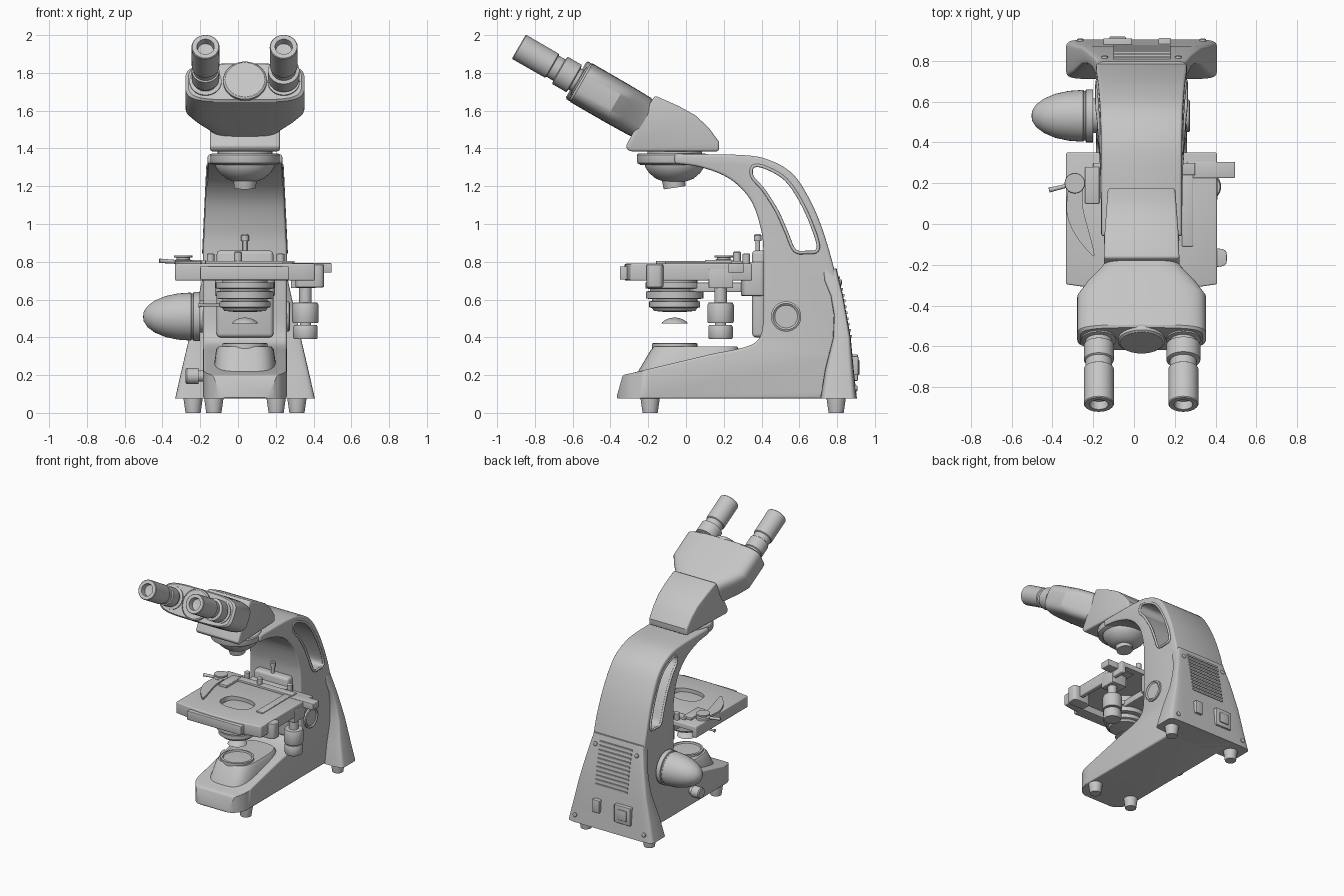
import bpy, bmesh, math
from mathutils import Vector

cube = bpy.data.objects.get("Cube")
if cube:
    bpy.data.objects.remove(cube, do_unlink=True)

grey = bpy.data.materials.new("plain grey")
grey.use_nodes = True
COLOUR = (0.56, 0.56, 0.56, 1)
grey.diffuse_color = COLOUR
grey.node_tree.nodes["Principled BSDF"].inputs["Base Color"].default_value = COLOUR
CX, AY = 0.037, -0.06          # mirror plane of the body, depth of the optical axis
parts = []


def apply_modifier(ob, mod):
    bpy.context.view_layer.objects.active = ob
    bpy.ops.object.modifier_apply(modifier=mod.name)


def loft(name, rings, bevel=0):
    """Skin matching rings of points and cap both ends."""
    bm = bmesh.new()
    rows = [[bm.verts.new(p) for p in ring] for ring in rings]
    n = len(rows[0])
    for a, b in zip(rows, rows[1:]):
        for i in range(n):
            j = (i + 1) % n
            bm.faces.new((a[i], a[j], b[j], b[i]))
    bm.faces.new(rows[0])
    bm.faces.new(rows[-1])
    bmesh.ops.recalc_face_normals(bm, faces=bm.faces[:])
    me = bpy.data.meshes.new(name)
    bm.to_mesh(me)
    bm.free()
    me.materials.append(grey)
    ob = bpy.data.objects.new(name, me)
    bpy.context.collection.objects.link(ob)
    if bevel:
        mod = ob.modifiers.new("bevel", "BEVEL")
        mod.width, mod.segments = bevel, 3
        mod.limit_method, mod.angle_limit = "ANGLE", math.radians(40)
        apply_modifier(ob, mod)
    parts.append(ob)
    return ob


def side_prism(name, profile, x0, x1, bevel=0):
    return loft(name, [[(x, y, z) for y, z in profile] for x in (x0, x1)], bevel)


def plan_prism(name, outline, z0, z1, bevel=0):
    return loft(name, [[(x, y, z) for x, y in outline] for z in (z0, z1)], bevel)


def box(name, x0, x1, y0, y1, z0, z1, bevel=0.005):
    return plan_prism(name, [(x0, y0), (x1, y0), (x1, y1), (x0, y1)], z0, z1, bevel)


def lathe(name, profile, origin, axis=(0, 0, 1), count=40):
    """Turn (radius, height) pairs about an axis."""
    q = Vector(axis).to_track_quat("Z", "Y")
    ang = [2 * math.pi * i / count for i in range(count)]
    return loft(name, [[Vector(origin) + q @ Vector((r * math.cos(a), r * math.sin(a), h))
                        for a in ang] for r, h in profile])


def oval(cx, cy, a, b, power=2, count=48):
    """Superellipse outline; higher powers are squarer."""
    pts = []
    for i in range(count):
        t = 2 * math.pi * i / count
        c, s = math.cos(t), math.sin(t)
        pts.append((cx + a * math.copysign(abs(c) ** (2 / power), c),
                    cy + b * math.copysign(abs(s) ** (2 / power), s)))
    return pts


def curve(points, steps=5, closed=False):
    """Smooth path through the points."""
    p = [Vector(v) for v in points]
    p = [p[-1]] + p + p[:2] if closed else [p[0]] + p + [p[-1]]
    out = []
    for a, b, c, d in zip(p, p[1:], p[2:], p[3:]):
        for k in range(steps):
            t = k / steps
            out.append(0.5 * (2 * b + (c - a) * t + (2 * a - 5 * b + 4 * c - d) * t * t
                              + (3 * b - a - 3 * c + d) * t ** 3))
    return out if closed else out + [p[-2]]


def boolean(ob, cutter, operation="DIFFERENCE"):
    mod = ob.modifiers.new("cut", "BOOLEAN")
    mod.object, mod.operation, mod.solver = cutter, operation, "EXACT"
    apply_modifier(ob, mod)
    parts.remove(cutter)
    bpy.data.objects.remove(cutter, do_unlink=True)


# Stand: base, column and arm in one profile
inner = curve([(0.15, .315), (.3, .345), (.375, .38), (.405, .45), (.41, .6), (.41, .85), (.395, .98),
               (.34, 1.13), (.23, 1.24), (.08, 1.3), (AY, 1.32)])
outer = curve([(AY, 1.37), (.3, 1.365), (.45, 1.335), (.57, 1.26), (.66, 1.12), (.73, .95),
               (.8, .7), (.865, .38), (.895, .075)])
stand = side_prism("stand", [(-.37, .075), (-.335, .2), (-.27, .215)] + [tuple(v) for v in inner + outer],
                   CX - .222, CX + .222, .014)
for v in stand.data.vertices:
    v.co.x = CX + (v.co.x - CX) * (1 - .22 * max(0, v.co.z - .85))
nose = [p for p in oval(CX, -.15, .222, .225, 3) if p[1] < -.16]
boolean(stand, plan_prism("plan_cutter", nose + [(CX + .226, -.14), (CX + .226, 1), (CX - .226, 1), (CX - .226, -.14)],
                          0, 1.5), "INTERSECT")

# Carrying handle opening with raised rims
opening = curve([(.35, 1.25), (.355, 1.305), (.42, 1.3), (.53, 1.235), (.62, 1.1), (.69, .93),
                 (.695, .86), (.64, .85), (.575, .86), (.53, .96), (.48, 1.07), (.41, 1.18)], 5, True)
boolean(stand, side_prism("handle_cutter", opening, -.5, .5))
for side in (-1, 1):
    rim = bpy.data.curves.new("handle_rim", "CURVE")
    rim.dimensions, rim.bevel_depth, rim.bevel_resolution = "3D", .009, 2
    sp = rim.splines.new("POLY")
    sp.points.add(len(opening) - 1)
    sp.use_cyclic_u = True
    for pt, (y, z) in zip(sp.points, opening):
        pt.co = (CX + side * .218 * (1 - .22 * max(0, z - .85)), y, z, 1)
    rim.materials.append(grey)
    bpy.context.collection.objects.link(bpy.data.objects.new("handle_rim", rim))

# Flared rear housing: height, half width, front, back
HOUSING = [(.075, .37, .71, .905), (.23, .335, .735, .888), (.4, .295, .778, .872), (.52, .268, .782, .85),
           (.62, .245, .765, .832), (.7, .228, .73, .813), (.765, .213, .72, .797)]
loft("rear_housing", [[(x, y, z) for x, y in oval(CX, (f + b) / 2, w, (b - f) / 2, 9)]
                      for z, w, f, b in HOUSING])


def back_y(z):
    for lo, hi in zip(HOUSING, HOUSING[1:]):
        if z <= hi[0]:
            return lo[3] + (hi[3] - lo[3]) * (z - lo[0]) / (hi[0] - lo[0])


# Rear vents, power fittings and screws
for i in range(11):
    z = .4 + i * .031
    y = back_y(z)
    box("vent_slat", -.1, .18, y - .05, y + .006, z, z + .013, 0)
box("power_inlet", -.15, -.01, .86, .91, .17, .31)
box("inlet_socket", -.12, -.04, .9, .918, .2, .28)
box("power_switch", .12, .18, .86, .912, .2, .3)
for side in (-1, 1):
    for w, z in [(.3, .13), (.18, .69)]:
        lathe("panel_screw", [(.016, -.03), (.016, .006), (.01, .01)], (CX + side * w, back_y(z), z), (0, 1, 0), 16)
    for w, y in [(.165, -.19), (.275, .795)]:
        lathe("foot", [(.04, 0), (.05, .07), (.05, .1)], (CX + side * w, y, 0), count=28)

# Illuminator
loft("lamp_housing", [[(x, y, z) for x, y in oval(CX, (f + b) / 2, w, (b - f) / 2, 3.5)]
     for z, w, f, b in [(.18, .172, -.27, .3), (.225, .168, -.25, .3), (.335, .153, -.185, .28),
                        (.352, .14, -.17, .27)]])
lathe("field_lens", [(.12, .34), (.12, .368), (.105, .37), (.1, .36), (.01, .362)], (CX, AY, 0))
lathe("brightness_knob", [(.03, 0), (.03, .03), (.043, .03), (.043, .09), (.036, .097)], (-.18, .2, .195), (-1, 0, 0), 28)

# Focus knobs
lathe("focus_knob", [(.085, 0), (.085, .03), (.13, .03), (.13, .065), (.122, .068), (.122, .075), (.127, .08),
                     (.122, .15), (.108, .215), (.085, .27), (.055, .31), (.025, .329), (.004, .332)],
      (-.17, .53, .51), (-1, 0, 0))
lathe("focus_cap", [(.08, 0), (.08, .025), (.07, .03), (.06, .022)], (.245, .53, .51), (1, 0, 0))

# Focus rack and stage carrier
box("focus_rack", CX - .15, CX + .15, .35, .43, .4, .86, .02)
plan_prism("stage_carrier", oval(CX, .36, .16, .07, 5), .62, .8, .008)
lathe("stop_screw", [(.012, 0), (.012, .06), (.02, .06), (.02, .09), (.014, .096)], (CX, .38, .85), count=16)
for x in (-.145, .225):
    lathe("carrier_screw", [(.02, 0), (.02, .06), (.012, .065)], (x, .32, .78), count=16)

# Stage with curved front edge and skirt
arc = [(x, -.325 + .03 * ((x - CX) / .37) ** 2) for x in [CX + .37 * i / 6 for i in range(-6, 7)]]
stage = plan_prism("stage", arc + [(.407, .35), (-.333, .35)], .7, .79, .008)
boolean(stage, box("skirt_cutter", -.3, .375, -.25, .4, .6, .75, 0))
boolean(stage, plan_prism("aperture_cutter", oval(CX, AY, .13, .09, 2.5), .6, .9))
box("stage_front_lip", -.2, .27, -.35, -.3, .705, .775)
plan_prism("stage_slide_block", oval(.38, -.165, .075, .045, 4, 32), .665, .785, .005)

# Specimen holder
box("slide_bar", .235, .29, -.11, .3, .785, .8)
box("cross_rail", -.2, .3, .24, .3, .785, .805)
box("rail_end", .26, .495, .225, .305, .742, .793)
box("holder_jaw", -.24, -.17, .1, .28, .785, .81)
finger = curve([(-.32, .19), (-.33, .06), (-.29, -.05), (-.21, -.15), (-.195, -.14), (-.22, -.04), (-.25, .08), (-.25, .18)])
plan_prism("holder_finger", finger, .788, .805)
lathe("holder_pivot", [(.05, 0), (.05, .02), (.035, .024), (.035, .034), (.05, .036), (.048, .045)], (-.29, .2, .788), count=28)
lathe("holder_lever", [(.008, 0), (.012, .14)], (-.28, .2, .798), (-1, -.25, .05), 12)
lathe("rail_screw", [(.02, 0), (.02, .05), (.012, .055)], (.0, .27, .8), count=16)

# Coaxial stage drive
box("drive_bracket", .28, .41, .12, .25, .66, .76)
lathe("stage_drive", [(.06, .39), (.065, .4), (.065, .455), (.06, .465), (.03, .465), (.03, .475), (.066, .475),
                      (.07, .485), (.07, .57), (.064, .583), (.033, .585), (.033, .68)], (.357, .183, 0))

# Condenser and its lens
lathe("condenser", [(.06, .535), (.11, .54), (.12, .555), (.135, .56), (.135, .59), (.12, .592), (.12, .603), (.152, .605),
                    (.152, .643), (.13, .646), (.13, .655), (.155, .66), (.155, .69), (.12, .69), (.12, .76), (.05, .765)],
      (CX, AY, 0))
box("condenser_mount", CX - .1, CX + .1, 0, .38, .64, .69)
lathe("iris_lever", [(.008, 0), (.008, .1), (.012, .12)], (-.09, AY, .57), (-1, 0, 0), 12)
lathe("condenser_lens", [(.07, .472), (.066, .48), (.05, .492), (.028, .501), (.004, .505)], (CX, AY, 0))

# Nosepiece under the arm
lathe("arm_head", [(.165, 1.312), (.182, 1.322), (.185, 1.33), (.185, 1.365), (.178, 1.372)], (CX, AY - .015, 0), count=56)
lathe("nosepiece", [(.06, 1.225), (.1, 1.24), (.135, 1.27), (.155, 1.3), (.158, 1.32)], (CX, AY, 0), count=48)
lathe("objective_port", [(.058, 0), (.062, .05)], (CX, -.06, 1.192), (0, -.15, 1), 32)
lathe("head_collar", [(.145, 1.36), (.145, 1.39)], (CX, AY, 0))

# Prism head, narrowing toward the back
prism = side_prism("prism_head", [(-.32, 1.41), (-.3, 1.385), (.175, 1.385), (.175, 1.435), (.12, 1.51), (.05, 1.575),
                                  (-.04, 1.625), (-.165, 1.68), (-.25, 1.54)], CX - .185, CX + .185, .012)
for v in prism.data.vertices:
    v.co.x = CX + (v.co.x - CX) * (1 - .4 * max(0, v.co.y + .1))

# Binocular body lofted along the tilted viewing axis
U = Vector((0, -math.cos(math.radians(30)), .5))
V = Vector((0, .5, math.cos(math.radians(30))))
END = Vector((CX, -.563, 1.753))
loft("binocular_body", [[END + U * s + V * q + Vector((p, 0, 0)) for p, q in oval(0, o, w, h, 4)]
     for s, w, h, o in [(0, .3, .11, 0), (-.012, .316, .118, 0), (-.22, .316, .118, 0), (-.29, .27, .117, 0),
                        (-.37, .2, .115, 0), (-.43, .17, .1, -.01)]])
lathe("hinge", [(.115, -.1), (.115, .015), (.105, .022)], END, U)
for x, ring in [(-.172, .073), (.242, .083)]:
    lathe("eyepiece", [(.085, -.06), (.085, .008), (.065, .012), (.065, .03), (ring, .035), (ring, .12), (.065, .125),
                       (.065, .165), (.073, .17), (.074, .367), (.07, .372), (.046, .372), (.042, .33), (.004, .325)],
          (x, END.y, END.z), U)

bpy.ops.object.select_all(action="DESELECT")
for ob in parts:
    ob.select_set(True)
bpy.context.view_layer.objects.active = parts[0]
bpy.ops.object.shade_smooth_by_angle(angle=math.radians(32))
